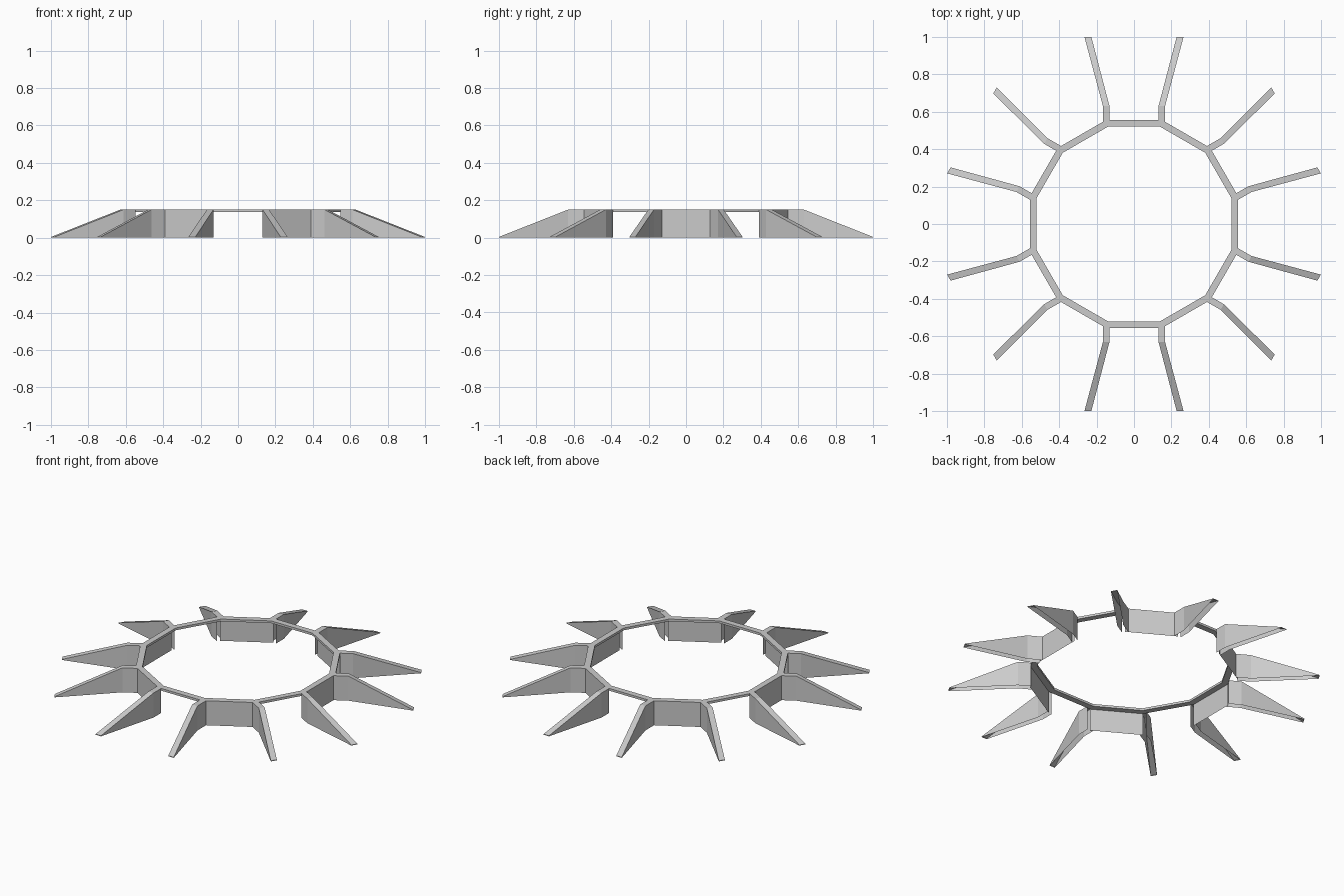
import bpy, bmesh, math
from mathutils import Matrix, Vector

if "Cube" in bpy.data.objects:
    bpy.data.objects.remove(bpy.data.objects["Cube"])

TOP = 0.15        # full height
LIP = 0.136       # underside of the ring
R_OUT = 0.556 / math.cos(math.radians(15))
R_IN = 0.52 / math.cos(math.radians(15))


def finish(bm, name):
    mesh = bpy.data.meshes.new(name)
    bm.to_mesh(mesh)
    bm.free()
    obj = bpy.data.objects.new(name, mesh)
    bpy.context.collection.objects.link(obj)
    return obj


def polar(r, deg, z):
    a = math.radians(deg)
    return Vector((r * math.cos(a), r * math.sin(a), z))


def add_face(bm, points, flip=False):
    if flip:
        points = points[::-1]
    bm.faces.new([bm.verts.new(p) for p in points])


# Thin twelve-sided ring along the top
bm = bmesh.new()
for k in range(12):
    a, b = 15 + 30 * k, 45 + 30 * k
    section = [(R_OUT, LIP), (R_OUT, TOP), (R_IN, TOP), (R_IN, LIP)]
    for i in range(4):
        (r0, z0), (r1, z1) = section[i], section[(i + 1) % 4]
        add_face(bm, [polar(r0, a, z0), polar(r0, b, z0), polar(r1, b, z1), polar(r1, a, z1)])
bmesh.ops.remove_doubles(bm, verts=bm.verts, dist=1e-5)
finish(bm, "top_ring")

# Thin upright panels under every second side of the ring
bm = bmesh.new()
for k in range(6):
    a, b = 60 * k - 15, 60 * k + 15
    add_face(bm, [polar(R_OUT, a, 0), polar(R_OUT, b, 0),
                  polar(R_OUT, b, LIP), polar(R_OUT, a, LIP)])
finish(bm, "ring_panels")

# Bent, tapering legs: hollow underneath, in pairs beside each open side
inner = [(0.131, 0.556), (0.131, 0.63), (0.228, 1.0)]
outer = [(0.166, 0.546), (0.166, 0.63), (0.265, 1.0)]
heights = [TOP, TOP, 0.004]
for k in range(6):
    bm = bmesh.new()
    turn = Matrix.Rotation(math.radians(60 * k), 3, 'Z')
    for side in (1, -1):
        def pt(p, z):
            return turn @ Vector((side * p[0], p[1], z))
        flip = side < 0
        for i in range(2):
            z0, z1 = heights[i], heights[i + 1]
            i0, i1, o0, o1 = inner[i], inner[i + 1], outer[i], outer[i + 1]
            add_face(bm, [pt(i0, z0), pt(o0, z0), pt(o1, z1), pt(i1, z1)], flip)
            add_face(bm, [pt(i0, 0), pt(i0, z0), pt(i1, z1), pt(i1, 0)], flip)
            add_face(bm, [pt(o0, 0), pt(o1, 0), pt(o1, z1), pt(o0, z0)], flip)
        # blunt tip
        z = heights[2]
        add_face(bm, [pt(outer[2], 0), pt(inner[2], 0), pt(inner[2], z), pt(outer[2], z)], flip)
    bmesh.ops.remove_doubles(bm, verts=bm.verts, dist=1e-5)
    finish(bm, f"leg_pair_{k + 1}")
